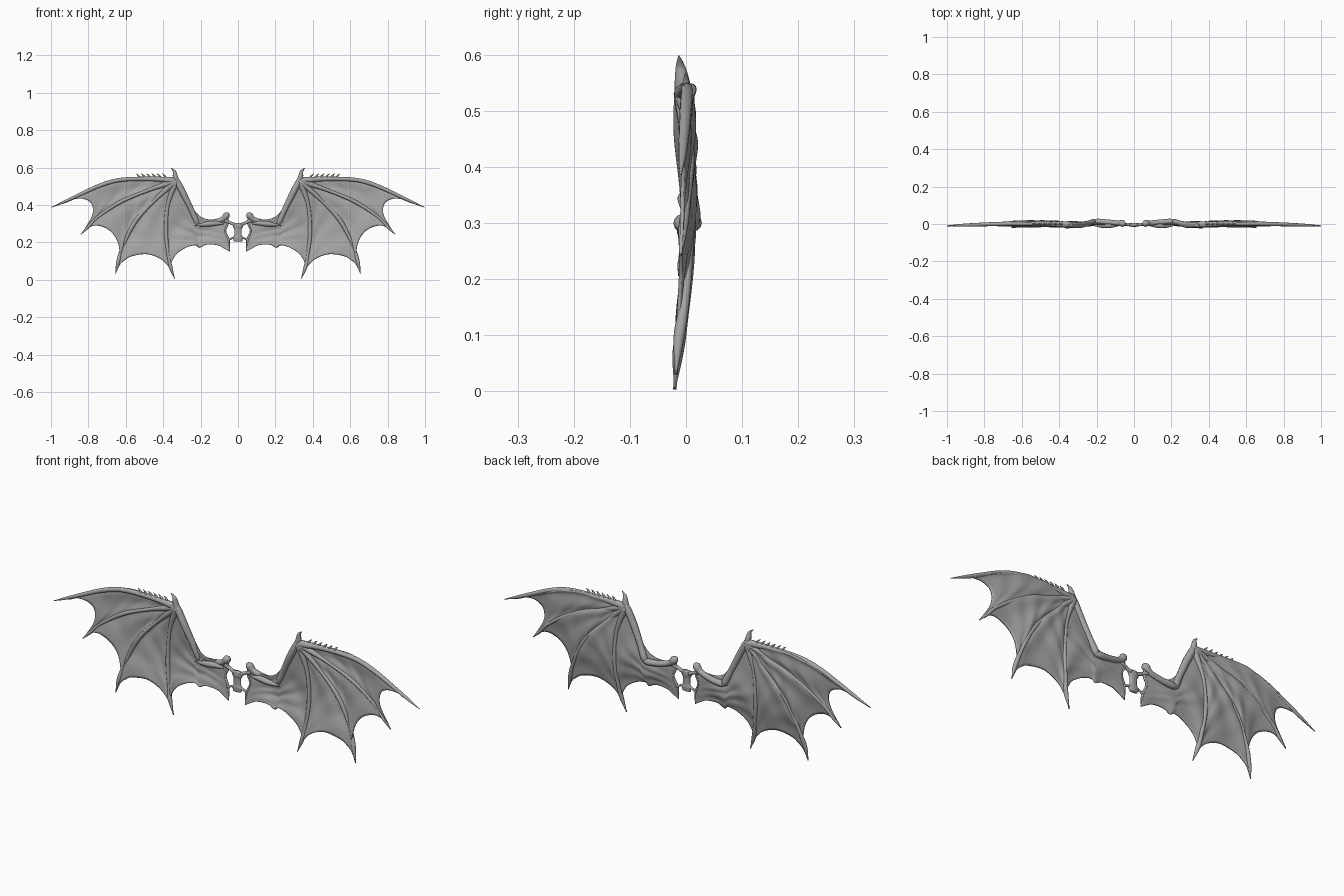
import bpy
import bmesh
from math import sin, cos, pi
from mathutils import Vector

cube = bpy.data.objects.get("Cube")
if cube:
    bpy.data.objects.remove(cube, do_unlink=True)

grey = bpy.data.materials.new("stone_grey")
grey.use_nodes = True
colour = (0.38, 0.38, 0.38, 1)
grey.diffuse_color = colour
grey.node_tree.nodes["Principled BSDF"].inputs["Base Color"].default_value = colour


def spline(points, count):
    """Smooth curve through the points, sampled evenly along its length."""
    pts = [Vector(p) for p in points]
    pts = [pts[0] * 2 - pts[1]] + pts + [pts[-1] * 2 - pts[-2]]
    dense = []
    for a, b, c, d in zip(pts, pts[1:], pts[2:], pts[3:]):
        for k in range(20):
            t = k / 20
            dense.append((b * 2 + (c - a) * t + (a * 2 - b * 5 + c * 4 - d) * t ** 2
                          + (b * 3 - a - c * 3 + d) * t ** 3) / 2)
    dense.append(pts[-2])
    lengths = [0]
    for p, q in zip(dense, dense[1:]):
        lengths.append(lengths[-1] + (q.xy - p.xy).length)
    result, j = [], 0
    for i in range(count):
        goal = lengths[-1] * i / (count - 1)
        while j < len(dense) - 2 and lengths[j + 1] < goal:
            j += 1
        step = lengths[j + 1] - lengths[j]
        t = min(1, (goal - lengths[j]) / step) if step else 0
        result.append(dense[j].lerp(dense[j + 1], t))
    return result


def make_object(name, bm, mirrored=True):
    bmesh.ops.recalc_face_normals(bm, faces=bm.faces)
    mesh = bpy.data.meshes.new(name)
    bm.to_mesh(mesh)
    bm.free()
    mesh.materials.append(grey)
    for face in mesh.polygons:
        face.use_smooth = True
    obj = bpy.data.objects.new(name, mesh)
    bpy.context.collection.objects.link(obj)
    if mirrored:
        mod = obj.modifiers.new("mirror", 'MIRROR')
        mod.use_mirror_merge = False
    return obj


def tube(name, points, count=28, sides=12, depth=1.0, mirrored=True):
    """Tapered limb; each point is x, z, y, radius."""
    path = spline(points, count)
    bm = bmesh.new()
    rings = []
    for i, p in enumerate(path):
        along = (path[min(i + 1, count - 1)].xy - path[max(i - 1, 0)].xy).normalized()
        r = max(p.w, 0.0008)
        ring = []
        for k in range(sides):
            a = 2 * pi * k / sides
            ring.append(bm.verts.new((p.x - along.y * cos(a) * r,
                                      p.z + sin(a) * r * depth,
                                      p.y + along.x * cos(a) * r)))
        rings.append(ring)
    for lower, upper in zip(rings, rings[1:]):
        for k in range(sides):
            n = (k + 1) % sides
            bm.faces.new((lower[k], lower[n], upper[n], upper[k]))
    bm.faces.new(rings[0])
    bm.faces.new(rings[-1])
    return make_object(name, bm, mirrored)


def panel(name, left, right, trailing, leading=None, sag=0.01, cols=44, rows=36):
    """Skin stretched between two ribs, ending in a scalloped trailing edge."""
    a, b = spline(left, rows), spline(right, rows)
    low = spline(trailing, cols)
    top = spline(leading, cols) if leading else [a[0].xy] * cols
    bm = bmesh.new()
    grid = []
    for j in range(rows):
        v = j / (rows - 1)
        row = []
        for i in range(cols):
            u = i / (cols - 1)
            flat = a[j].xy.lerp(b[j].xy, u)
            flat = flat + (top[i].xy - a[0].xy.lerp(b[0].xy, u)) * (1 - v)
            flat = flat + (low[i].xy - a[-1].xy.lerp(b[-1].xy, u)) * v
            # hanging curve plus soft wrinkles
            hang = sin(pi * u) * sin(pi * v * 0.85)
            y = a[j].z * (1 - u) + b[j].z * u + sag * hang
            y += hang * (0.003 * sin(15 * u + 6 * v) + 0.002 * sin(23 * v - 11 * u))
            row.append(bm.verts.new((flat.x, y, flat.y)))
        grid.append(row)
    for upper, lower in zip(grid, grid[1:]):
        for i in range(cols - 1):
            bm.faces.new((upper[i], upper[i + 1], lower[i + 1], lower[i]))
    bmesh.ops.remove_doubles(bm, verts=bm.verts, dist=0.00005)
    obj = make_object(name, bm)
    mod = obj.modifiers.new("thickness", 'SOLIDIFY')
    mod.thickness = 0.006
    mod.offset = 0


# Finger bones, all starting at the wrist
wrist = (0.33, 0.53, -0.004, 0.018)
fingers = [
    [wrist, (0.46, 0.539, 0, 0.012), (0.62, 0.535, 0.002, 0.011), (0.73, 0.507, 0, 0.011),
     (0.86, 0.449, -0.004, 0.009), (0.94, 0.412, -0.007, 0.006), (0.999, 0.386, -0.01, 0.001)],
    [wrist, (0.48, 0.478, 0.004, 0.009), (0.63, 0.415, 0.006, 0.01), (0.75, 0.335, 0, 0.008),
     (0.80, 0.283, -0.006, 0.008), (0.84, 0.243, -0.01, 0.001)],
    [wrist, (0.45, 0.42, 0.004, 0.009), (0.55, 0.31, 0.005, 0.011), (0.615, 0.18, 0, 0.008),
     (0.64, 0.1, -0.012, 0.01), (0.655, 0.03, -0.018, 0.001)],
    [wrist, (0.375, 0.4, 0.004, 0.01), (0.385, 0.25, 0.005, 0.011), (0.372, 0.13, -0.005, 0.009),
     (0.361, 0.07, -0.014, 0.01), (0.338, 0.003, -0.02, 0.001)],
]
for number, bone in enumerate(fingers, 1):
    tube(f"finger_{number}", bone, count=48)

# Skin between the fingers
edges = [
    [(1, 0.386), (0.93, 0.41), (0.88, 0.43), (0.83, 0.433), (0.79, 0.415),
     (0.775, 0.38), (0.785, 0.33), (0.84, 0.243)],
    [(0.84, 0.243), (0.80, 0.278), (0.755, 0.29), (0.70, 0.272), (0.66, 0.235),
     (0.638, 0.185), (0.633, 0.12), (0.655, 0.03)],
    [(0.655, 0.03), (0.632, 0.08), (0.605, 0.105), (0.57, 0.125), (0.49, 0.137),
     (0.42, 0.115), (0.375, 0.075), (0.338, 0.003)],
]
pad = lambda points: [tuple(p) + (0, 0) for p in points]
for number, edge in enumerate(edges, 1):
    panel(f"wing_skin_{number}", fingers[number - 1], fingers[number], pad(edge))

# Skin between the last finger, the arm and the body
inner_edge = [(0.06, 0.335, 0, 0.008), (0.055, 0.3, 0, 0.006), (0.068, 0.26, 0, 0.005),
              (0.05, 0.21, -0.004, 0.006), (0.045, 0.15, -0.008, 0.001)]
arm_edge = [(0.33, 0.53), (0.29, 0.455), (0.25, 0.395), (0.21, 0.345), (0.17, 0.325),
            (0.12, 0.322), (0.06, 0.335)]
body_edge = [(0.338, 0.003), (0.358, 0.075), (0.345, 0.115), (0.32, 0.145), (0.27, 0.175),
             (0.225, 0.185), (0.205, 0.172), (0.17, 0.188), (0.11, 0.185), (0.07, 0.165),
             (0.045, 0.15)]
panel("wing_skin_body", fingers[-1], inner_edge, pad(body_edge), pad(arm_edge), sag=0.008, cols=70)
tube("inner_skin_rim", inner_edge, sides=8)

# Arm bones
tube("upper_arm", [(0.05, 0.357, 0.002, 0.006), (0.06, 0.345, 0.003, 0.018),
                   (0.085, 0.322, 0.005, 0.014), (0.14, 0.306, 0.01, 0.014),
                   (0.2, 0.3, 0.013, 0.015), (0.232, 0.302, 0.012, 0.004)])
tube("forearm", [(0.21, 0.29, 0.01, 0.004), (0.22, 0.31, 0.01, 0.016),
                 (0.25, 0.375, 0.002, 0.015), (0.29, 0.457, -0.005, 0.017),
                 (0.322, 0.52, -0.005, 0.016), (0.333, 0.548, -0.005, 0.008)])
tube("shoulder_muscle", [(0.075, 0.3, -0.006, 0.003), (0.12, 0.302, -0.007, 0.013),
                         (0.17, 0.297, -0.008, 0.013), (0.23, 0.29, -0.004, 0.002)])

# Thumb claw and the small spikes along the leading edge
tube("thumb_claw", [(0.33, 0.525, -0.005, 0.016), (0.336, 0.555, -0.007, 0.013),
                    (0.341, 0.58, -0.01, 0.008), (0.358, 0.598, -0.013, 0.001)])
for number in range(6):
    x = 0.385 + number * 0.028
    tube(f"edge_spike_{number + 1}", [(x, 0.54, 0, 0.008), (x + 0.007, 0.555, 0, 0.005),
                                      (x + 0.02, 0.567, -0.001, 0.001)], count=8, sides=8)

# Centre spool and the struts joining it to the wings
tube("centre_spool", [(0, 0.205, -0.005, 0.022), (0, 0.225, -0.005, 0.026),
                      (0, 0.24, -0.005, 0.02), (0, 0.27, -0.005, 0.02),
                      (0, 0.285, -0.005, 0.028), (0, 0.304, -0.005, 0.024)],
     sides=16, depth=0.4, mirrored=False)
tube("upper_strut", [(0.015, 0.293, -0.004, 0.01), (0.04, 0.304, -0.002, 0.008),
                     (0.07, 0.317, 0, 0.011)], count=10)
tube("lower_strut", [(0.015, 0.226, -0.005, 0.008), (0.035, 0.221, -0.005, 0.005),
                     (0.053, 0.213, -0.004, 0.008)], count=10)
